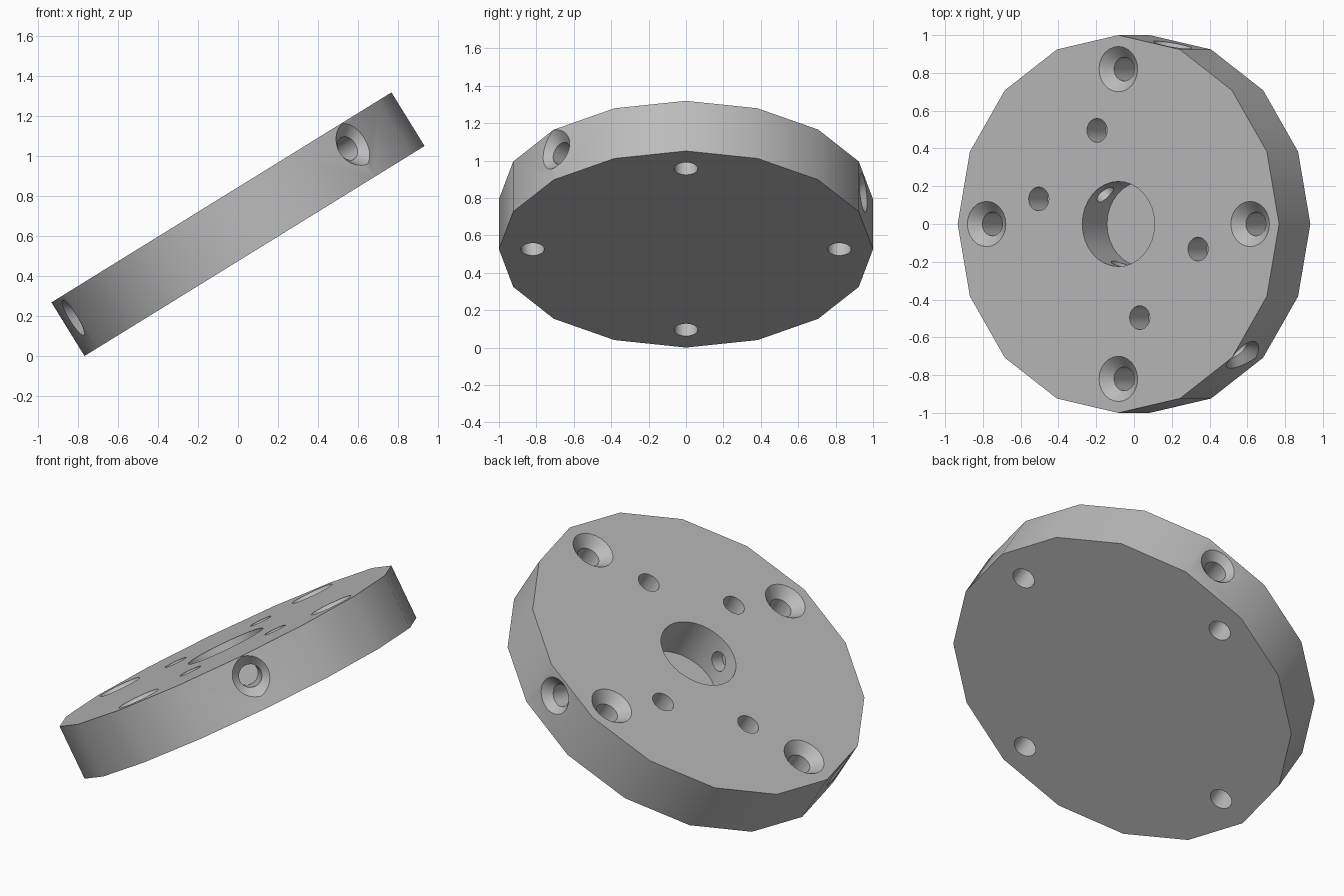
import bpy
import bmesh
import math
from mathutils import Matrix, Vector

if "Cube" in bpy.data.objects:
    bpy.data.objects.remove(bpy.data.objects["Cube"], do_unlink=True)

TILT = math.radians(31.7)
THICK = 0.315
TOP = THICK / 2

metal = bpy.data.materials.new("grey metal")
metal.use_nodes = True
colour = (0.5, 0.5, 0.5, 1)
metal.diffuse_color = colour
metal.node_tree.nodes["Principled BSDF"].inputs["Base Color"].default_value = colour


def lathe(name, profile, sides, matrix=Matrix()):
    """Closed solid of revolution about z from (radius, height) rings, low to high."""
    bm = bmesh.new()
    rings = []
    for r, z in profile:
        angles = [math.tau * i / sides for i in range(sides)]
        rings.append([bm.verts.new((r * math.cos(a), r * math.sin(a), z)) for a in angles])
    for low, high in zip(rings, rings[1:]):
        for i in range(sides):
            j = (i + 1) % sides
            bm.faces.new((low[i], low[j], high[j], high[i]))
    bm.faces.new(rings[0][::-1])
    bm.faces.new(rings[-1])
    bm.transform(matrix)
    mesh = bpy.data.meshes.new(name)
    bm.to_mesh(mesh)
    bm.free()
    mesh.materials.append(metal)
    obj = bpy.data.objects.new(name, mesh)
    bpy.context.collection.objects.link(obj)
    return obj


def cut(body, cutter):
    cutter.hide_render = True
    mod = body.modifiers.new("cut", 'BOOLEAN')
    mod.operation = 'DIFFERENCE'
    mod.solver = 'EXACT'
    mod.object = cutter
    bpy.context.view_layer.objects.active = body
    bpy.ops.object.modifier_apply(modifier=mod.name)
    bpy.data.objects.remove(cutter, do_unlink=True)


def on_circle(radius, degrees, z):
    a = math.radians(degrees)
    return Vector((radius * math.cos(a), radius * math.sin(a), z))


def drill(depth, countersunk):
    """Drill profile with the surface at height zero."""
    if countersunk:
        return [(0.063, -depth), (0.063, -0.058), (0.12, 0), (0.12, 0.1)]
    return [(0.063, -depth), (0.063, 0.1)]


def radial(radius, degrees, z):
    """Places a drill so that it enters along the given radius."""
    turn = Vector((0, 0, 1)).rotation_difference(on_circle(1, degrees, 0))
    return Matrix.Translation(on_circle(radius, degrees, z)) @ turn.to_matrix().to_4x4()


# Faceted disc
disc = lathe("disc", [(1, -TOP), (1, TOP)], 16)

# Blind centre bore
cut(disc, lathe("bore_cutter", [(0.225, TOP - 0.25), (0.225, TOP + 0.1)], 32))

# Countersunk through holes and small blind holes in the top face
for angle in (0, 90, 180, 270):
    place = Matrix.Translation(on_circle(0.82, angle, TOP))
    cut(disc, lathe("bolt_cutter", drill(THICK + 0.1, True), 24, place))
for angle in (105, 165, 285, 345):
    place = Matrix.Translation(on_circle(0.513, angle, TOP))
    cut(disc, lathe("pin_cutter", drill(0.19, False), 24, place))

# Countersunk rim holes, each with a pocket in the far wall of the bore
for angle in (-45, 75, 195):
    cut(disc, lathe("rim_cutter", drill(0.3, True), 24, radial(1, angle, 0.035)))
    pocket = [(0.055, 0.1), (0.055, 0.3)]
    cut(disc, lathe("pocket_cutter", pocket, 24, radial(0, angle + 180, 0.035)))

# Tilt the disc and rest it on the ground
disc.data.transform(Matrix.Rotation(-TILT, 4, 'Y'))
lowest = min(v.co.z for v in disc.data.vertices)
disc.data.transform(Matrix.Translation((0, 0, -lowest)))

bpy.ops.object.select_all(action='DESELECT')
disc.select_set(True)
bpy.context.view_layer.objects.active = disc
bpy.ops.object.shade_smooth_by_angle(angle=math.radians(30))
